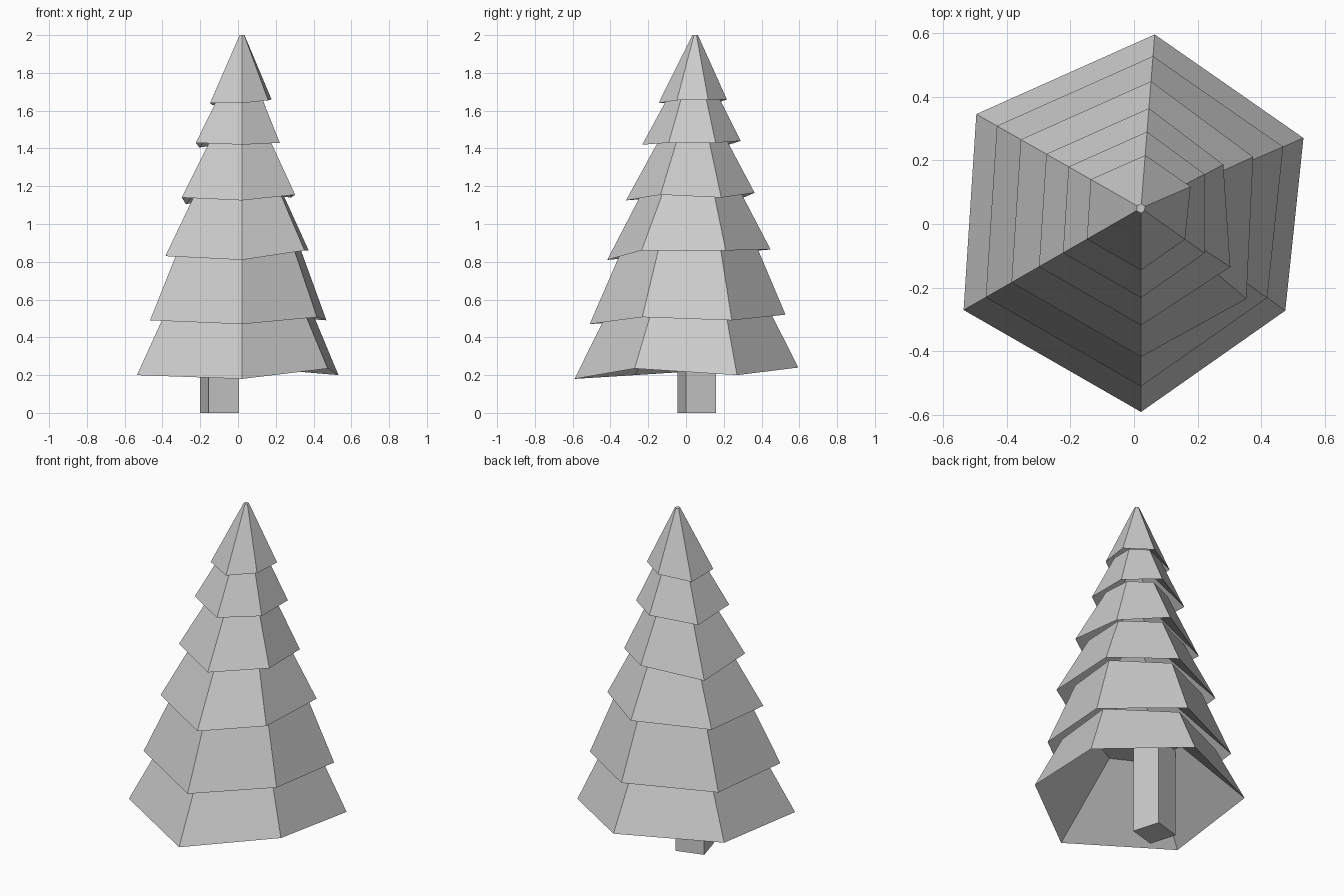
import bpy, bmesh
from mathutils import Vector, Matrix
from math import radians

cube = bpy.data.objects.get("Cube")
if cube:
    bpy.data.objects.remove(cube)

grey = bpy.data.materials.new("plain grey")
grey.use_nodes = True
color = (0.6, 0.6, 0.6, 1)
grey.diffuse_color = color
grey.node_tree.nodes["Principled BSDF"].inputs["Base Color"].default_value = color


def add_object(name, bm):
    bmesh.ops.recalc_face_normals(bm, faces=bm.faces)
    mesh = bpy.data.meshes.new(name)
    bm.to_mesh(mesh)
    bm.free()
    mesh.materials.append(grey)
    obj = bpy.data.objects.new(name, mesh)
    bpy.context.collection.objects.link(obj)
    return obj


# Irregular hexagon shared by all tiers, measured from the tree axis
AXIS = Vector((0.022, 0.05, 0))
CORNERS = [Vector(c) for c in (
    (0.043, 0.545, 0), (0.51, 0.22, 0), (0.453, -0.322, 0),
    (0, -0.64, 0), (-0.557, -0.32, 0), (-0.517, 0.295, 0))]

# Each tier: rim height, rim scale, top height, top shrink, lift of each corner
TIERS = [
    (0.18, 1.0, 0.53, 0.73, (0.06, 0.02, 0.055, 0, 0.02, 0.06)),
    (0.47, 0.875, 0.87, 0.69, (0.05, 0.02, 0.037, 0, 0.02, 0.04)),
    (0.81, 0.73, 1.17, 0.60, (0.055, 0.05, 0.05, 0, 0.02, 0.04)),
    (1.125, 0.575, 1.46, 0.50, (0.04, 0.015, 0.03, 0, 0.015, -0.02)),
    (1.42, 0.44, 1.68, 0.50, (0.02, 0.01, 0.01, 0, 0.01, -0.015)),
    (1.64, 0.305, 2.0, 0.08, (0.02, 0.02, 0.015, 0, 0, -0.01)),
]

# Corners that wander off the regular taper, keyed by (tier, corner)
NUDGES = {(2, 1): (-0.02, 0, 0), (2, 2): (0, -0.05, 0),
          (3, 1): (-0.035, 0.01, 0), (3, 2): (0.02, 0, 0),
          (4, 1): (-0.025, 0.01, 0)}


def add_tier(index, base, scale, top, shrink, lifts):
    bm = bmesh.new()
    rim, crown = [], []
    for i, corner in enumerate(CORNERS):
        offset = corner * scale + Vector(NUDGES.get((index, i), (0, 0, 0)))
        rim.append(bm.verts.new(AXIS + offset + Vector((0, 0, base + lifts[i]))))
        crown.append(bm.verts.new(AXIS + offset * shrink + Vector((0, 0, top))))
    hollow = bm.verts.new(AXIS + Vector((0, 0, min(base + 0.57 * scale, top + 0.2, 1.95))))
    for i in range(6):
        j = (i + 1) % 6
        bm.faces.new((rim[i], rim[j], crown[j], crown[i]))
        bm.faces.new((rim[j], rim[i], hollow))
    bm.faces.new(crown)
    add_object(f"foliage_tier_{index + 1}", bm)


for number, tier in enumerate(TIERS):
    add_tier(number, *tier)

# Square trunk, slightly turned and off centre
bm = bmesh.new()
bmesh.ops.create_cube(bm, size=1, matrix=(
    Matrix.Translation((-0.098, 0.057, 0.28))
    @ Matrix.Rotation(radians(16), 4, "Z")
    @ Matrix.Diagonal((0.166, 0.166, 0.56, 1))))
add_object("trunk", bm)
